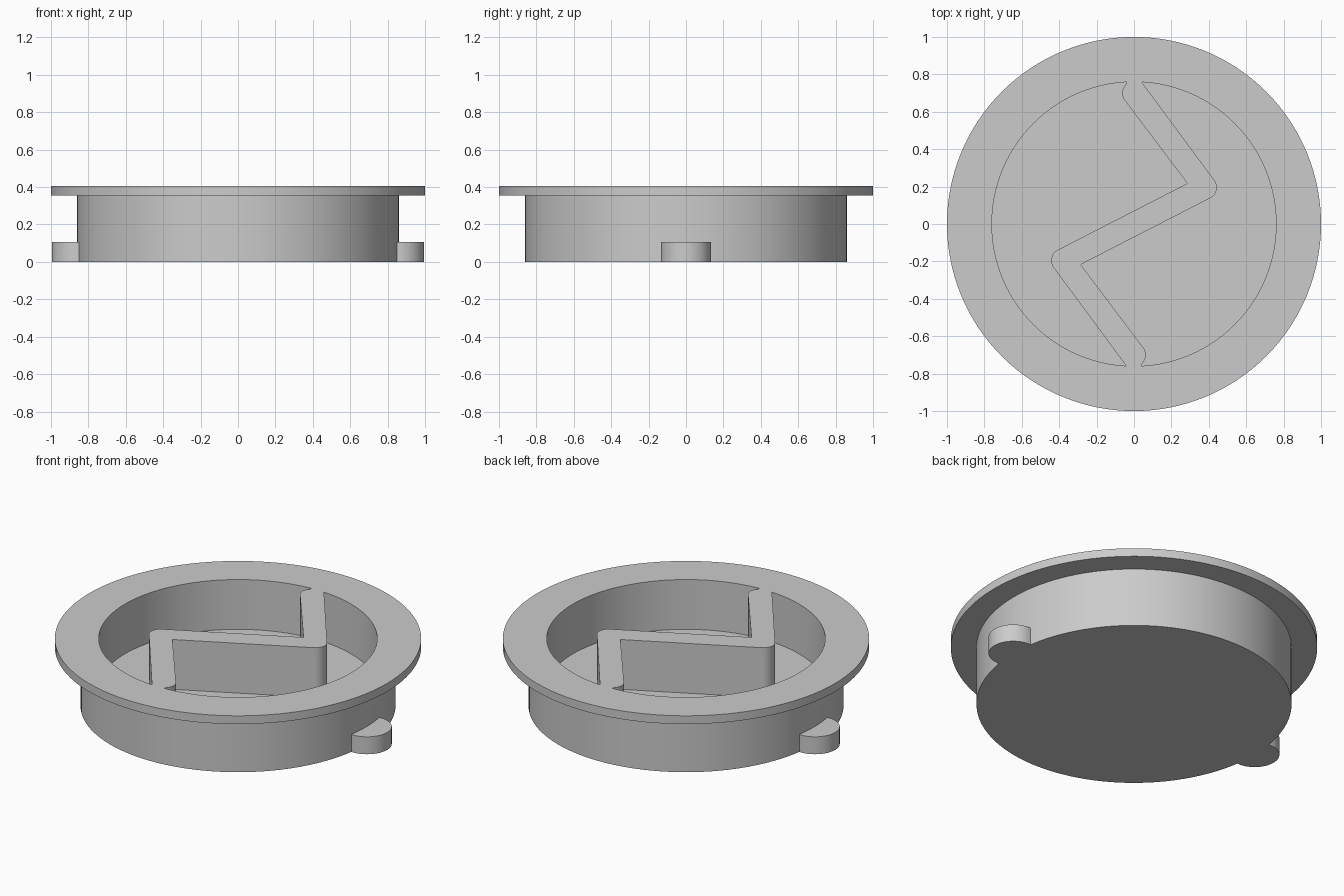
import bpy, bmesh, math
from mathutils import Vector

if "Cube" in bpy.data.objects:
    bpy.data.objects.remove(bpy.data.objects["Cube"])

SEGMENTS = 128
grey = bpy.data.materials.new("grey plastic")
grey.diffuse_color = (0.6, 0.6, 0.6, 1)
grey.use_nodes = True
grey.node_tree.nodes["Principled BSDF"].inputs["Base Color"].default_value = grey.diffuse_color


def finish(bm, name):
    bmesh.ops.recalc_face_normals(bm, faces=bm.faces)
    mesh = bpy.data.meshes.new(name)
    bm.to_mesh(mesh)
    bm.free()
    mesh.materials.append(grey)
    mesh.shade_smooth()
    mesh.set_sharp_from_angle(angle=math.radians(30))
    obj = bpy.data.objects.new(name, mesh)
    bpy.context.collection.objects.link(obj)
    return obj


def lathe(name, profile):
    bm = bmesh.new()
    verts = [bm.verts.new((r, 0, z)) for r, z in profile]
    edges = [bm.edges.new(pair) for pair in zip(verts, verts[1:])]
    bmesh.ops.spin(bm, geom=verts + edges, axis=(0, 0, 1), cent=(0, 0, 0),
                   angle=math.tau, steps=SEGMENTS)
    bmesh.ops.remove_doubles(bm, verts=bm.verts, dist=1e-5)
    return finish(bm, name)


def prism(name, outline, z0, z1):
    bm = bmesh.new()
    face = bm.faces.new([bm.verts.new((x, y, z0)) for x, y in outline])
    top = bmesh.ops.extrude_face_region(bm, geom=[face])["geom"]
    bmesh.ops.translate(bm, vec=(0, 0, z1 - z0),
                        verts=[v for v in top if isinstance(v, bmesh.types.BMVert)])
    return finish(bm, name)


def arc(cx, cy, r, start, end, steps):
    angles = [math.radians(start + (end - start) * i / steps) for i in range(steps + 1)]
    return [(cx + r * math.cos(a), cy + r * math.sin(a)) for a in angles]


# Flanged cup with a recessed floor
lathe("cup", [(0, 0), (0.86, 0), (0.86, 0.355), (1, 0.355), (1, 0.405),
              (0.76, 0.405), (0.76, 0.105), (0, 0.105)])

# Zigzag grip across the recess: half outline, then the same turned half a turn
half = [(0.04, 0.761)]
half += arc(0.38, 0.195, 0.063, 36.4, -63, 10)
half += [(-0.285, -0.217)]
half += arc(0, -0.70, 0.063, 36.4, -48, 8)
half += [(0.04, -0.761)]
prism("grip", half + [(-x, -y) for x, y in half], 0.1, 0.405)

# Rounded locking lugs on both sides
for side, label in ((1, "right"), (-1, "left")):
    outline = [(side * x, y) for x, y in arc(0.86, 0, 0.135, -97, 97, 32)]
    prism(label + "_lug", outline, 0, 0.105)
